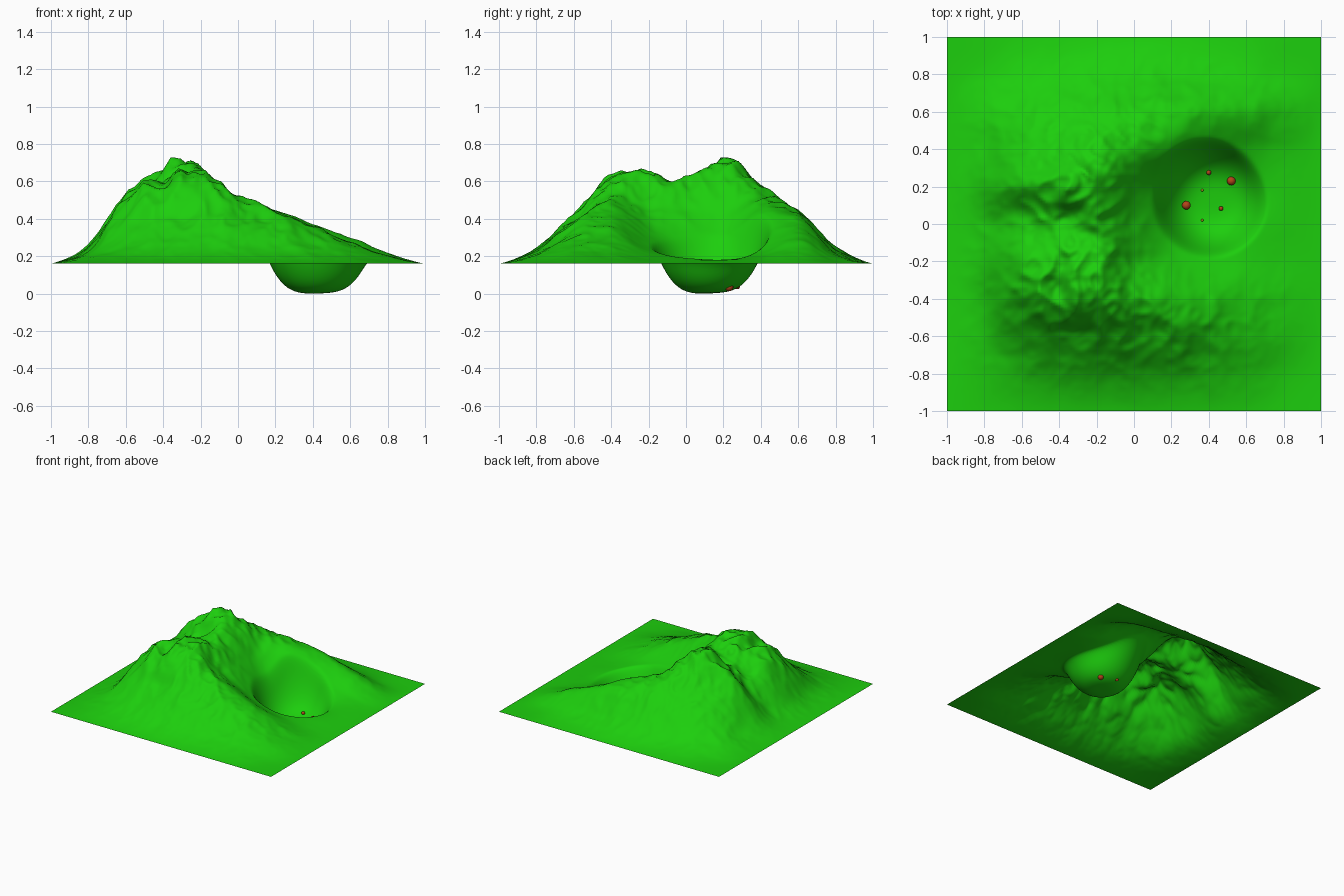
import bpy, bmesh, math
from mathutils import Vector, noise

if "Cube" in bpy.data.objects:
    bpy.data.objects.remove(bpy.data.objects["Cube"])

BASE = 0.16          # height of the flat border
N = 150              # terrain resolution
CX, CY = 0.43, 0.13  # crater centre

# Coarse relief in hundredths: rows y = -0.8 .. 0.8, columns x = -0.8 .. 0.8
RELIEF = [
    [18, 21, 23, 24, 24, 23, 22, 20, 17],
    [21, 32, 39, 41, 41, 38, 32, 26, 20],
    [24, 48, 59, 62, 51, 44, 36, 27, 20],
    [25, 50, 60, 63, 46, 33, 26, 22, 18],
    [24, 42, 53, 60, 44, 26, 22, 20, 18],
    [26, 52, 67, 68, 43, 23, 19, 18, 18],
    [23, 40, 52, 57, 50, 42, 31, 23, 19],
    [21, 30, 38, 42, 43, 42, 37, 30, 22],
    [17, 20, 22, 24, 25, 24, 22, 20, 17],
]


def material(name, rgba):
    m = bpy.data.materials.new(name)
    m.diffuse_color = rgba
    m.use_nodes = True
    m.node_tree.nodes["Principled BSDF"].inputs["Base Color"].default_value = m.diffuse_color
    return m


def relief(i, j):
    if 0 <= i < 9 and 0 <= j < 9:
        return RELIEF[j][i] / 100
    return BASE


def cubic(a, b, c, d, t):
    return b + 0.5 * t * (c - a + t * (2*a - 5*b + 4*c - d + t * (3*(b - c) + d - a)))


def height(x, y):
    # smooth interpolation of the coarse relief
    u, v = (x + 0.8) / 0.2, (y + 0.8) / 0.2
    i, j = math.floor(u), math.floor(v)
    rows = [cubic(*[relief(i + a, j + b) for a in (-1, 0, 1, 2)], u - i)
            for b in (-1, 0, 1, 2)]
    h = max(BASE, cubic(*rows, v - j))
    # rocky ridges, fading out at the border and near the crater
    dx, dy = x - CX, y - CY
    r = math.hypot(dx, dy)
    rough = (h - BASE) * min(1, max(0.05, (r - 0.3) / 0.35))
    for k, amp in ((4.5, 0.14), (8, 0.09), (15, 0.035)):
        n = noise.noise(Vector((x * k + 3.7, y * k + 8.1, k)))
        h += rough * amp * (0.35 - 1.4 * abs(n))
    # the tallest summit
    h += 0.02 * math.exp(-((x + 0.33)**2 + (y - 0.23)**2) / 0.006)
    # crater bowl joined with a smooth minimum
    bowl = 0.002 + 0.155 * (r / 0.255)**3.4 + 0.03 * dx + 0.04 * dy
    k = 0.07
    blend = max(k - abs(h - bowl), 0) / k
    return max(0, min(h, bowl) - blend * blend * k / 4)


green = material("grass_green", (0.012, 0.62, 0.004, 1))
red = material("rust_red", (0.45, 0.06, 0.01, 1))
olive = material("olive", (0.35, 0.3, 0.01, 1))

# Terrain sheet
bm = bmesh.new()
bmesh.ops.create_grid(bm, x_segments=N, y_segments=N, size=1)
for v in bm.verts:
    v.co.z = height(v.co.x, v.co.y)
for f in bm.faces:
    f.smooth = True
me = bpy.data.meshes.new("terrain")
bm.to_mesh(me)
bm.free()
me.materials.append(green)
bpy.context.collection.objects.link(bpy.data.objects.new("terrain", me))

# Small balls on the crater floor: x, y, radius, lift in radii, material
BALLS = [(0.28, 0.10, 0.023, 1.1, red), (0.52, 0.23, 0.023, 0.4, red),
         (0.40, 0.275, 0.013, 0.4, red), (0.465, 0.083, 0.012, 1, red),
         (0.365, 0.18, 0.007, 1, olive), (0.365, 0.02, 0.007, 1, olive)]
for n, (x, y, r, lift, mat) in enumerate(BALLS):
    bpy.ops.mesh.primitive_uv_sphere_add(segments=24, ring_count=12, radius=r,
                                         location=(x, y, max(r, height(x, y) + lift * r)))
    ball = bpy.context.object
    ball.name = f"ball_{n + 1}"
    ball.data.materials.append(mat)
    bpy.ops.object.shade_smooth()
